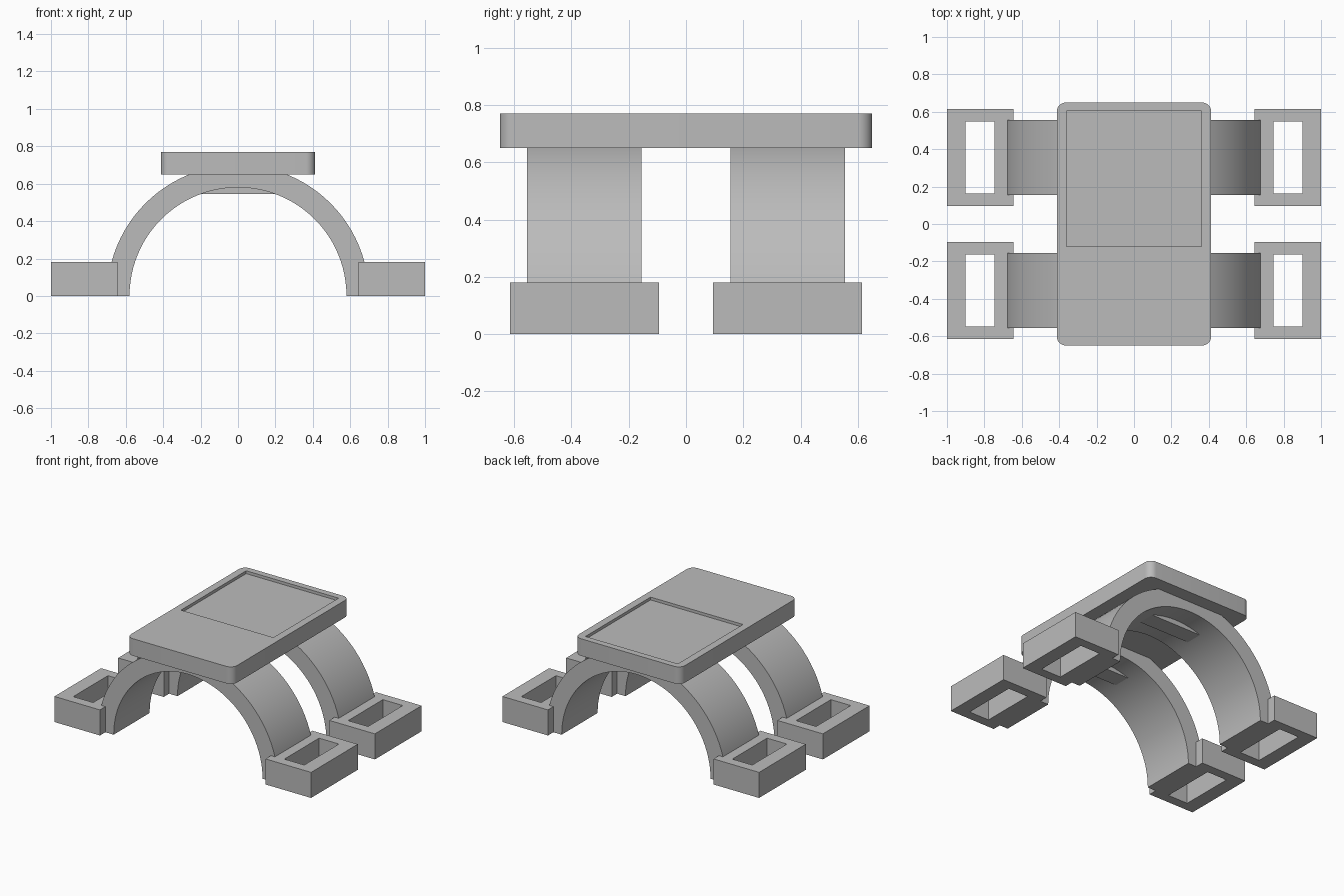
import bpy, bmesh, math

old = bpy.data.objects.get("Cube")
if old:
    bpy.data.objects.remove(old)

grey = bpy.data.materials.new("plain grey")
grey.use_nodes = True
colour = (0.5, 0.5, 0.5, 1)
grey.diffuse_color = colour
grey.node_tree.nodes["Principled BSDF"].inputs["Base Color"].default_value = colour


def finish(name, bm, smooth=False):
    bmesh.ops.recalc_face_normals(bm, faces=bm.faces)
    mesh = bpy.data.meshes.new(name)
    bm.to_mesh(mesh)
    bm.free()
    mesh.materials.append(grey)
    obj = bpy.data.objects.new(name, mesh)
    bpy.context.collection.objects.link(obj)
    if smooth:
        bpy.ops.object.select_all(action="DESELECT")
        obj.select_set(True)
        bpy.context.view_layer.objects.active = obj
        bpy.ops.object.shade_smooth_by_angle(angle=math.radians(30))
    return obj


def box(bm, x0, x1, y0, y1, z0, z1):
    verts = bmesh.ops.create_cube(bm, size=1)["verts"]
    for v in verts:
        v.co = (x1 if v.co.x > 0 else x0, y1 if v.co.y > 0 else y0, z1 if v.co.z > 0 else z0)


def rectangle(x0, x1, y0, y1):
    return [(x0, y0), (x1, y0), (x1, y1), (x0, y1)]


# Half-ring extruded along y
def arch(name, y0, y1, inner, outer, steps=48):
    bm = bmesh.new()
    rings = []
    for i in range(steps + 1):
        a = math.pi * i / steps
        rings.append([bm.verts.new((r * math.cos(a), y, r * math.sin(a)))
                      for r, y in ((inner, y0), (outer, y0), (outer, y1), (inner, y1))])
    for p, q in zip(rings, rings[1:]):
        for k in range(4):
            bm.faces.new((p[k], p[k - 1], q[k - 1], q[k]))
    bm.faces.new(rings[0])
    bm.faces.new(rings[-1])
    finish(name, bm, True)


# Rectangular frame open from top to bottom
def frame(name, outer, inner, z0, z1):
    bm = bmesh.new()
    loops = [[bm.verts.new((x, y, z)) for x, y in pts]
             for pts, z in ((outer, z0), (outer, z1), (inner, z1), (inner, z0))]
    for n in range(4):
        a, b = loops[n - 1], loops[n]
        for k in range(4):
            bm.faces.new((a[k - 1], a[k], b[k], b[k - 1]))
    finish(name, bm)


for side, end in (("front", -1), ("back", 1)):
    mid = 0.355 * end
    arch(side + "_arch", mid - 0.2, mid + 0.2, 0.58, 0.70)
    # Flat block under the crown of the arch
    bm = bmesh.new()
    box(bm, -0.2, 0.2, mid - 0.06, mid + 0.06, 0.545, 0.66)
    finish(side + "_crown_block", bm)
    # Slotted feet
    for hand, s in (("left", 1), ("right", -1)):
        xs = sorted((0.645 * s, s))
        hole = sorted((0.745 * s, 0.9 * s))
        frame(f"{side}_{hand}_foot",
              rectangle(*xs, mid - 0.26, mid + 0.26),
              rectangle(*hole, mid - 0.193, mid + 0.193), 0, 0.18)

# Rounded top plate
bm = bmesh.new()
box(bm, -0.413, 0.413, -0.65, 0.65, 0.65, 0.77)
corners = [e for e in bm.edges if abs(e.verts[0].co.z - e.verts[1].co.z) > 0.1]
bmesh.ops.bevel(bm, geom=corners, offset=0.05, segments=8, profile=0.5, affect="EDGES")
plate = finish("top_plate", bm)

# Shallow recess cut into the plate
bm = bmesh.new()
box(bm, -0.36, 0.36, -0.12, 0.605, 0.75, 0.85)
cutter = finish("recess_cutter", bm)
cutter.hide_render = True
cutter.hide_set(True)
cut = plate.modifiers.new("recess", "BOOLEAN")
cut.operation = "DIFFERENCE"
cut.solver = "EXACT"
cut.object = cutter
bpy.ops.object.select_all(action="DESELECT")
plate.select_set(True)
bpy.context.view_layer.objects.active = plate
bpy.ops.object.modifier_apply(modifier=cut.name)
bpy.data.objects.remove(cutter)
bpy.ops.object.shade_smooth_by_angle(angle=math.radians(30))
